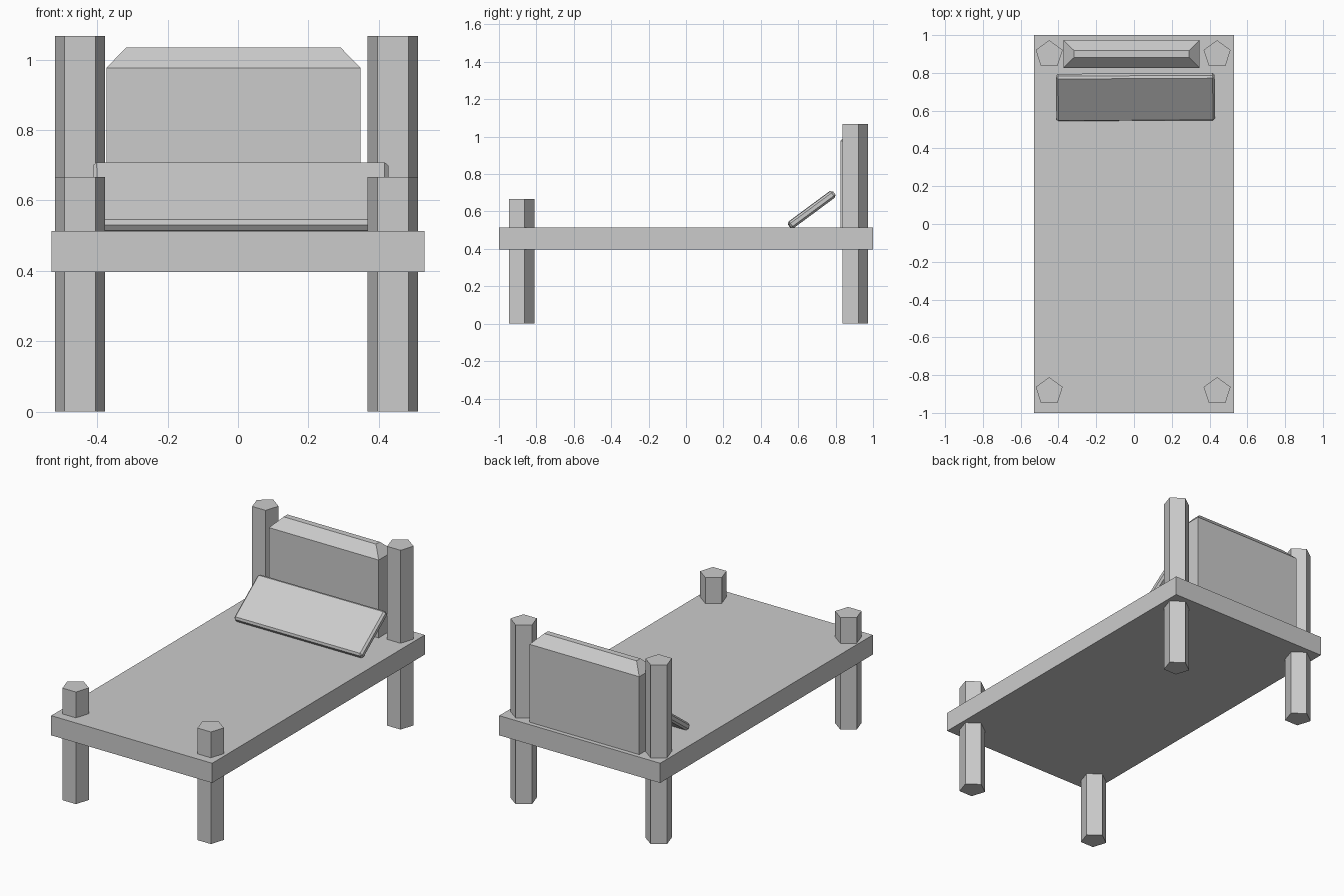
import bpy, bmesh, math

if "Cube" in bpy.data.objects:
    bpy.data.objects.remove(bpy.data.objects["Cube"])


def box(name, center, size, rot=(0, 0, 0)):
    """Flat-faced box with its size baked into the mesh."""
    bpy.ops.mesh.primitive_cube_add(size=1, location=center)
    ob = bpy.context.object
    ob.name = name
    for v in ob.data.vertices:
        v.co = [c * s for c, s in zip(v.co, size)]
    ob.rotation_euler = rot
    return ob


def post(name, x, y, height):
    """Five-sided post standing on the floor, one corner facing the back."""
    bpy.ops.mesh.primitive_cylinder_add(
        vertices=5, radius=0.075, depth=height, location=(x, y, height / 2))
    bpy.context.object.name = name


# Mattress slab
box("bed_base", (0, 0, 0.455), (1.06, 2.0, 0.117))

# Four corner posts
for side, x in (("left", -0.449), ("right", 0.44)):
    post(f"front_{side}_post", x, -0.886, 0.667)
    post(f"back_{side}_post", x, 0.898, 1.067)

# Headboard: box with a chamfered top
head = box("headboard", (-0.013, 0.9, 0.7385), (0.722, 0.148, 0.477))
bm = bmesh.new()
bm.from_mesh(head.data)
bm.faces.ensure_lookup_table()
top = max(bm.faces, key=lambda f: f.calc_center_median().z)
ext = bmesh.ops.extrude_discrete_faces(bm, faces=[top])["faces"][0]
for v in ext.verts:
    v.co.x -= math.copysign(0.057, v.co.x)
    v.co.y -= math.copysign(0.056, v.co.y)
    v.co.z += 0.058
bm.to_mesh(head.data)
bm.free()

# Thin pillow leaning back toward the headboard
pillow = box("pillow", (0.008, 0.672, 0.61), (0.84, 0.296, 0.042),
             (math.radians(36.5), 0, math.radians(0.3)))
bev = pillow.modifiers.new("edge_bevel", 'BEVEL')
bev.width = 0.011
bev.segments = 1
